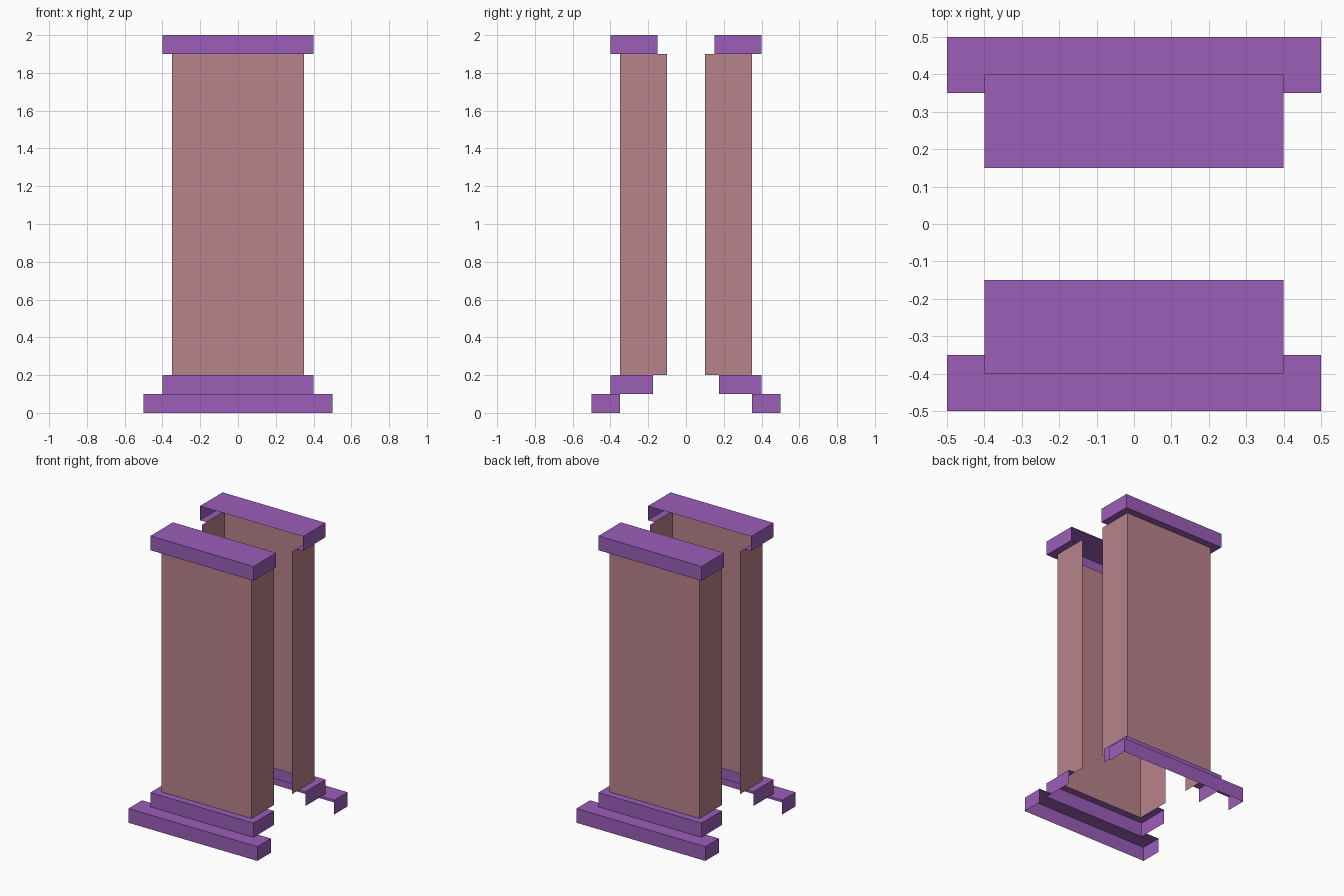
import bpy
import bmesh

cube = bpy.data.objects.get("Cube")
if cube:
    bpy.data.objects.remove(cube, do_unlink=True)


def material(name, rgb):
    mat = bpy.data.materials.new(name)
    mat.use_nodes = True
    color = (*rgb, 1.0)
    mat.diffuse_color = color
    mat.node_tree.nodes["Principled BSDF"].inputs["Base Color"].default_value = color
    return mat


purple = material("purple trim", (0.328, 0.112, 0.479))
rose = material("dusty rose shaft", (0.479, 0.223, 0.258))


def u_path(half_width, inner, outer, side, z):
    """U-shaped outline: open towards the middle, closed on the outer side."""
    return [(-half_width, side * inner, z), (-half_width, side * outer, z),
            (half_width, side * outer, z), (half_width, side * inner, z)]


def bridge(bm, first, second, flip):
    """Join two outlines with a strip of quads."""
    a = [bm.verts.new(p) for p in first]
    b = [bm.verts.new(p) for p in second]
    for i in range(len(a) - 1):
        quad = [a[i], a[i + 1], b[i + 1], b[i]]
        bm.faces.new(quad[::-1] if flip else quad)


def make_part(name, mat, side, half_width, inner, outer, z0, z1,
              top_rim=None, bottom_rim=None, lid=False):
    """Open shell of outer wall and two ends, with optional rims and lid.
    A rim is the (half width, inner, outer) of its inside outline."""
    bm = bmesh.new()
    flip = side > 0
    low = u_path(half_width, inner, outer, side, z0)
    high = u_path(half_width, inner, outer, side, z1)
    bridge(bm, low, high, flip)
    if top_rim:
        bridge(bm, high, u_path(*top_rim, side, z1), flip)
    if bottom_rim:
        bridge(bm, low, u_path(*bottom_rim, side, z0), not flip)
    if lid:
        corners = [bm.verts.new(p) for p in high]
        bm.faces.new(corners if flip is False else corners[::-1])
    bmesh.ops.remove_doubles(bm, verts=bm.verts, dist=0.0001)
    # Lid and rims face up or down, away from the shell
    for face in bm.faces:
        face.normal_update()
        if abs(face.normal.z) > 0.5:
            upward = face.calc_center_median().z > (z0 + z1) / 2
            if (face.normal.z > 0) != upward:
                face.normal_flip()
    mesh = bpy.data.meshes.new(name)
    bm.to_mesh(mesh)
    bm.free()
    mesh.materials.append(mat)
    obj = bpy.data.objects.new(name, mesh)
    bpy.context.collection.objects.link(obj)
    return obj


# Two matching half pillars, front and back
for label, side in (("front", -1), ("back", 1)):
    make_part(label + "_foot", purple, side, 0.5, 0.35, 0.5, 0, 0.1,
              top_rim=(0.4, 0.35, 0.4))
    make_part(label + "_base_step", purple, side, 0.4, 0.175, 0.4, 0.1, 0.2,
              top_rim=(0.35, 0.175, 0.35))
    make_part(label + "_shaft", rose, side, 0.35, 0.1, 0.35, 0.2, 1.9)
    make_part(label + "_cap", purple, side, 0.4, 0.15, 0.4, 1.9, 2.0,
              bottom_rim=(0.35, 0.15, 0.35), lid=True)
